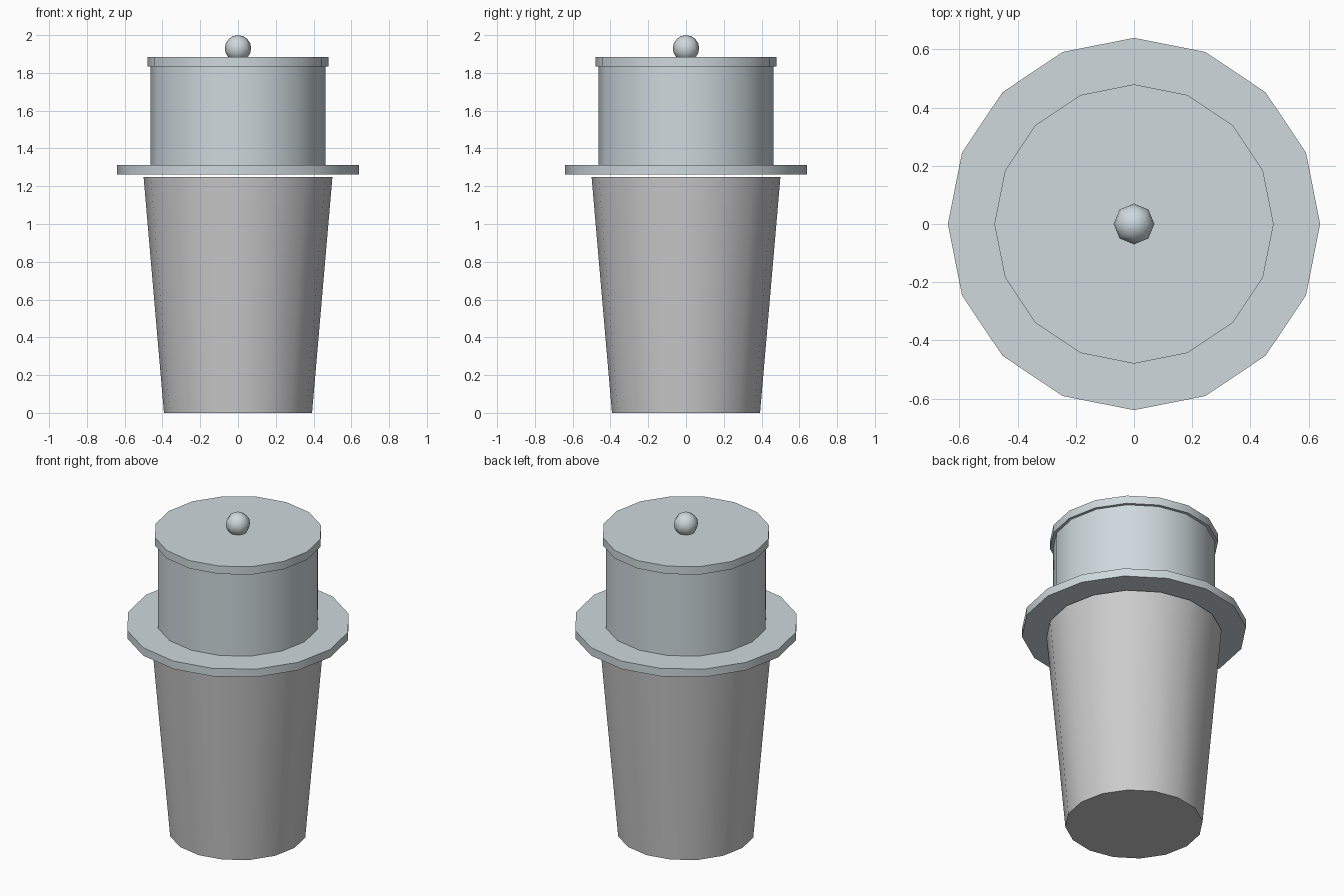
import bpy
import math

if "Cube" in bpy.data.objects:
    bpy.data.objects.remove(bpy.data.objects["Cube"])

SIDES = 16

steel = bpy.data.materials.new("pale_steel")
steel.diffuse_color = (0.62, 0.69, 0.72, 1)
steel.use_nodes = True
steel.node_tree.nodes["Principled BSDF"].inputs["Base Color"].default_value = steel.diffuse_color


def round_part(name, r_bottom, r_top, z0, z1, mat=None):
    """Capped straight or tapered round part between two heights."""
    bpy.ops.mesh.primitive_cone_add(vertices=SIDES, radius1=r_bottom, radius2=r_top,
                                    depth=z1 - z0, location=(0, 0, (z0 + z1) / 2))
    ob = bpy.context.object
    ob.name = name
    bpy.ops.object.shade_smooth_by_angle(angle=math.radians(35))
    if mat:
        ob.data.materials.append(mat)
    return ob


# Tapered drinking cup
round_part("cup", 0.392, 0.5, 0, 1.25)

# Drip filter: wide saucer plate, brewing chamber, overhanging lid
round_part("filter_plate", 0.64, 0.64, 1.263, 1.313, steel)
round_part("filter_chamber", 0.462, 0.462, 1.313, 1.833, steel)
round_part("lid", 0.48, 0.48, 1.833, 1.883, steel)

# Round knob sunk slightly into the lid
bpy.ops.mesh.primitive_uv_sphere_add(segments=8, ring_count=8, radius=0.07,
                                     location=(0, 0, 1.93))
knob = bpy.context.object
knob.name = "lid_knob"
bpy.ops.object.shade_smooth()
knob.data.materials.append(steel)
